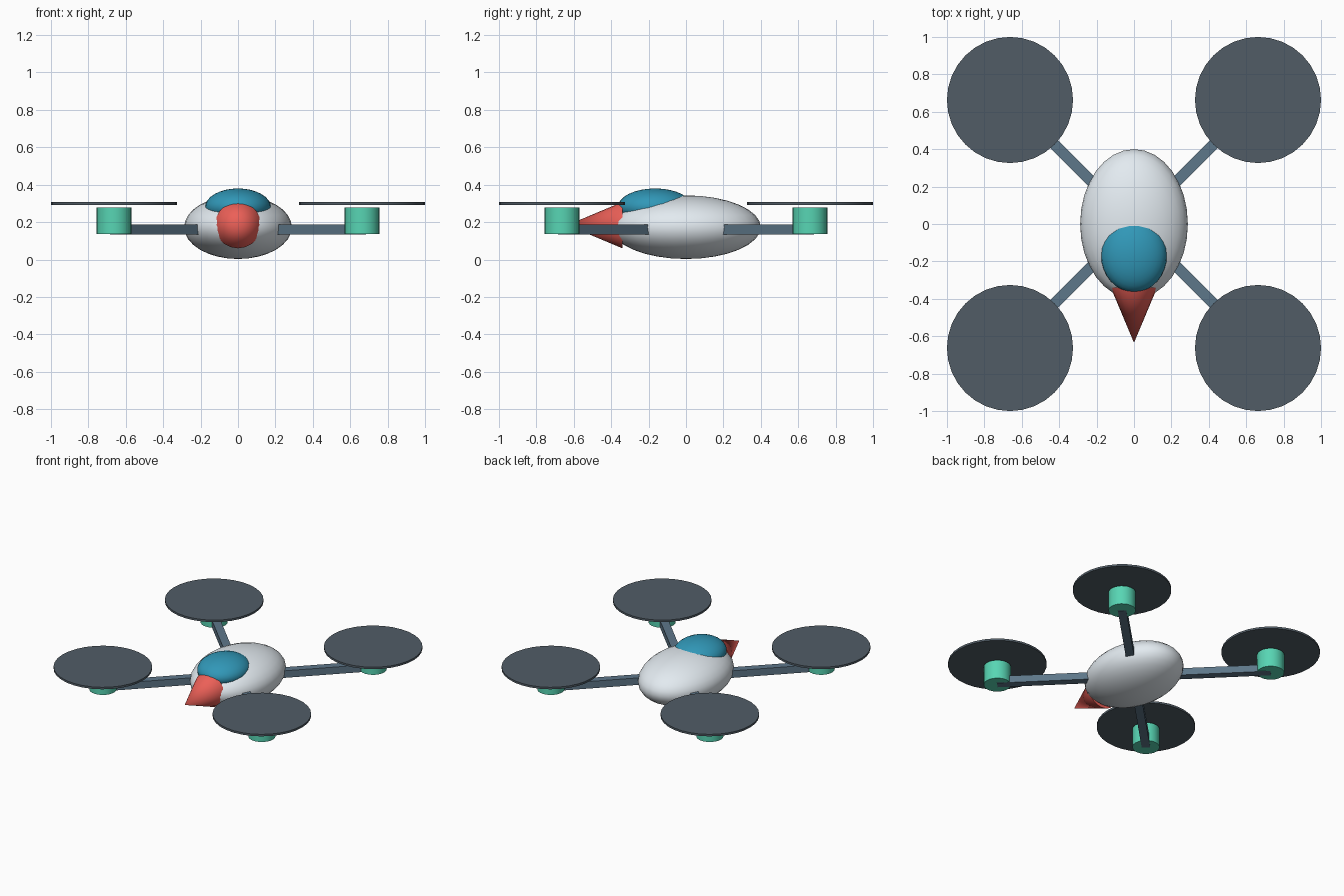
import bpy
from math import radians, pi

if "Cube" in bpy.data.objects:
    bpy.data.objects.remove(bpy.data.objects["Cube"])


def finish(obj, name, mat, scale=None, smooth=True):
    obj.name = name
    if scale:
        obj.scale = scale
        bpy.ops.object.transform_apply(location=False, rotation=False, scale=True)
    obj.data.materials.append(mat)
    if smooth:
        bpy.ops.object.shade_smooth_by_angle(angle=radians(35))
    return obj


def material(name, rgb):
    m = bpy.data.materials.new(name)
    m.diffuse_color = (*[(c / 255) ** 2.2 for c in rgb], 1)
    m.use_nodes = True
    m.node_tree.nodes["Principled BSDF"].inputs["Base Color"].default_value = m.diffuse_color
    return m


def ellipsoid(name, loc, radii, mat):
    bpy.ops.mesh.primitive_uv_sphere_add(segments=32, ring_count=16, radius=1, location=loc)
    return finish(bpy.context.object, name, mat, radii)


def disc(name, loc, radius, height, sides, mat):
    bpy.ops.mesh.primitive_cylinder_add(vertices=sides, radius=radius, depth=height, location=loc)
    return finish(bpy.context.object, name, mat)


white = material("shell_white", (226, 234, 240))
blue = material("canopy_blue", (52, 150, 182))
red = material("nose_red", (235, 96, 88))
steel = material("arm_steel", (94, 118, 136))
green = material("motor_green", (88, 212, 178))
dark = material("rotor_dark", (82, 93, 102))

# Fuselage and canopy
ellipsoid("body", (0, 0, 0.173), (0.288, 0.4, 0.17), white)
ellipsoid("canopy", (0, -0.165, 0.28), (0.176, 0.2, 0.1), blue)

# Nose cone pointing forward
bpy.ops.mesh.primitive_cone_add(vertices=20, radius1=0.124, radius2=0, depth=0.295,
                                location=(0, -0.4875, 0.184), rotation=(pi / 2, 0, 0))
finish(bpy.context.object, "nose_cone", red)

# Four diagonal arms, each with a motor and a rotor disc
R = 0.663
for side, sx in (("left", -1), ("right", 1)):
    for end, sy in (("front", -1), ("back", 1)):
        tag = f"{end}_{side}"
        bpy.ops.mesh.primitive_cube_add(size=1, location=(sx * R / 2, sy * R / 2, 0.16),
                                        rotation=(0, 0, sx * sy * pi / 4))
        finish(bpy.context.object, f"{tag}_arm", steel, (R * 2 ** 0.5, 0.058, 0.053), smooth=False)
        disc(f"{tag}_motor", (sx * R, sy * R, 0.207), 0.093, 0.142, 24, green)
        disc(f"{tag}_rotor", (sx * R, sy * R, 0.3), 0.337, 0.015, 32, dark)
